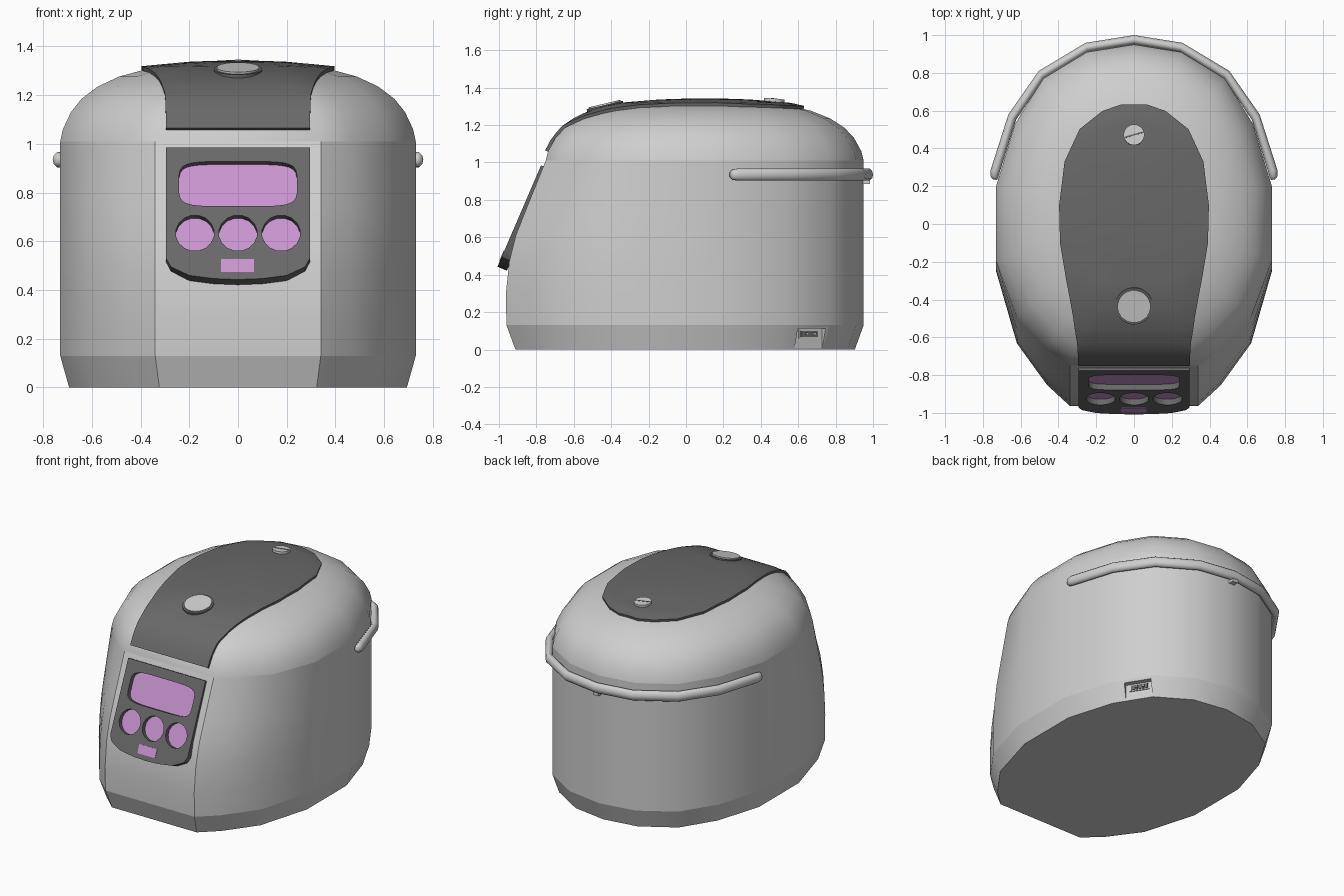
import bpy, bmesh, math
from mathutils import Vector
from mathutils.bvhtree import BVHTree

if "Cube" in bpy.data.objects:
    bpy.data.objects.remove(bpy.data.objects["Cube"])


def material(name, color):
    m = bpy.data.materials.new(name)
    m.use_nodes = True
    m.diffuse_color = (*color, 1)
    m.node_tree.nodes["Principled BSDF"].inputs["Base Color"].default_value = (*color, 1)
    return m


SILVER = material("silver_grey", (0.62, 0.62, 0.62))
DARK = material("dark_grey", (0.14, 0.14, 0.14))
LILAC = material("lilac_display", (0.58, 0.30, 0.63))


def activate(obj):
    bpy.ops.object.select_all(action='DESELECT')
    obj.select_set(True)
    bpy.context.view_layer.objects.active = obj


def smooth(obj, angle=30):
    activate(obj)
    bpy.ops.object.shade_smooth_by_angle(angle=math.radians(angle))


def apply_modifier(obj, kind, **settings):
    mod = obj.modifiers.new(kind.lower(), kind)
    for key, value in settings.items():
        setattr(mod, key, value)
    activate(obj)
    bpy.ops.object.modifier_apply(modifier=mod.name)


def cut(obj, cutter):
    apply_modifier(obj, 'BOOLEAN', operation='DIFFERENCE', solver='EXACT', object=cutter)
    bpy.data.objects.remove(cutter)


def finish(name, bm, mat):
    bmesh.ops.recalc_face_normals(bm, faces=bm.faces)
    mesh = bpy.data.meshes.new(name)
    bm.to_mesh(mesh)
    bm.free()
    mesh.materials.append(mat)
    obj = bpy.data.objects.new(name, mesh)
    bpy.context.collection.objects.link(obj)
    return obj


def loft(name, rings, mat):
    """Skin closed rings of equal length and cap both ends."""
    bm = bmesh.new()
    loops = [[bm.verts.new(p) for p in ring] for ring in rings]
    for a, b in zip(loops, loops[1:]):
        for i in range(len(a)):
            j = (i + 1) % len(a)
            bm.faces.new((a[i], a[j], b[j], b[i]))
    bm.faces.new(loops[0])
    bm.faces.new(loops[-1])
    return finish(name, bm, mat)


def prism(name, outline, place, d0, d1, mat):
    return loft(name, [[place(u, v, d) for u, v in outline] for d in (d0, d1)], mat)


def oval(cx, cy, rx, ry, sides, power=2, grow=1.0):
    pts = []
    for i in range(sides):
        a = 2 * math.pi * (i + 0.5) / sides
        c, s = math.cos(a), math.sin(a)
        pts.append((cx + grow * rx * math.copysign(abs(c) ** (2 / power), c),
                    cy + grow * ry * math.copysign(abs(s) ** (2 / power), s)))
    return pts


def rect(u0, u1, v0, v1):
    return [(u0, v0), (u1, v0), (u1, v1), (u0, v1)]


# Plan outline, back to front, mirrored
HALF = [(0.25, 0.91), (0.48, 0.77), (0.63, 0.53), (0.73, 0.2), (0.73, -0.25),
        (0.62, -0.63), (0.46, -0.85), (0.34, -0.96)]
OUTLINE = [(0, 0.95)] + HALF + [(-x, y) for x, y in reversed(HALF)]


def section(z, front=0.96, scale=1.0, cy=0.0):
    """Outline at height z, its front half squeezed to the given depth."""
    ring = []
    for x, y in OUTLINE:
        y = y * front / 0.96 if y < 0 else y
        ring.append(Vector((x * scale, cy + (y - cy) * scale, z)))
    return ring


# Base, body and domed lid
base = loft("base", [section(0, scale=0.95), section(0.13)], SILVER)
body = loft("body", [section(z, f) for z, f in
                     ((0.13, 0.96), (0.3, 0.963), (0.47, 0.945), (0.61, 0.91),
                      (0.745, 0.857), (1.01, 0.75))], SILVER)
lid = loft("lid", [section(z, 0.75, s, 0.1) for s, z in
                   ((1, 1.01), (0.985, 1.06), (0.94, 1.13), (0.88, 1.185), (0.79, 1.235),
                    (0.67, 1.276), (0.54, 1.302), (0.28, 1.32), (0.1, 1.325))], SILVER)
smooth(lid, 50)

# Dark top cover draped over the lid
bm = bmesh.new()
bm.from_mesh(lid.data)
lid_tree = BVHTree.FromBMesh(bm)
bm.free()


def on_lid(x, y):
    hit, normal, _, _ = lid_tree.ray_cast(Vector((x, y, 3)), Vector((0, 0, -1)))
    return hit, normal


WIDTHS = [(0.628, 0.07), (0.595, 0.165), (0.5, 0.285), (0.33, 0.365), (0.1, 0.395),
          (-0.1, 0.39), (-0.3, 0.355), (-0.48, 0.32), (-0.62, 0.3), (-0.738, 0.295)]
STEPS, COLS = 4, 12
rows = [WIDTHS[0]]
for (y0, w0), (y1, w1) in zip(WIDTHS, WIDTHS[1:]):
    for k in range(1, STEPS + 1):
        t = k / STEPS
        rows.append((y0 + (y1 - y0) * t, w0 + (w1 - w0) * t))
bm = bmesh.new()
grid = [[bm.verts.new(on_lid(w * (2 * c / COLS - 1), y)[0]) for c in range(COLS + 1)]
        for y, w in rows]
for a, b in zip(grid, grid[1:]):
    for c in range(COLS):
        bm.faces.new((a[c], a[c + 1], b[c + 1], b[c]))
cover = finish("top_cover", bm, DARK)
apply_modifier(cover, 'SOLIDIFY', thickness=0.034, offset=0)
smooth(cover, 40)


# Lid release button and steam vent
def lid_place(y):
    origin, normal = on_lid(0.001, y)
    origin.x = 0
    normal.x = 0
    normal.normalize()
    side = Vector((1, 0, 0))
    along = normal.cross(side)
    return lambda u, v, d: origin + side * u + along * v + normal * d


place = lid_place(-0.43)
smooth(prism("lid_button_ring", oval(0, 0, 0.1, 0.1, 24), place, -0.01, 0.022, DARK))
smooth(prism("lid_button", oval(0, 0, 0.088, 0.088, 24), place, -0.01, 0.03, SILVER))
place = lid_place(0.47)
smooth(prism("steam_vent", oval(0, 0, 0.055, 0.055, 20), place, -0.01, 0.032, SILVER))
slit = [(u * 0.96 - v * 0.28, u * 0.28 + v * 0.96) for u, v in rect(-0.05, 0.05, -0.004, 0.004)]
prism("steam_vent_slit", slit, place, 0.03, 0.034, DARK)

# Sloping control panel on the front
SLOPE = 0.43
PANEL_NORMAL = Vector((0, -1, SLOPE)).normalized()


def on_panel(x, z, d):
    return Vector((x, -0.775 - SLOPE * (0.985 - z), z)) + PANEL_NORMAL * d


right = [(0.295, 0.985), (0.295, 0.53), (0.275, 0.495), (0.2, 0.46), (0.1, 0.447)]
shape = right + [(0, 0.443)] + [(-x, z) for x, z in reversed(right)]
panel = prism("control_panel", shape, on_panel, -0.055, 0, DARK)

# Recessed display and round keys
WINDOWS = [("display", (0, 0.836, 0.242, 0.092, 28, 5))]
WINDOWS += [(name, (x, 0.634, 0.079, 0.074, 16)) for name, x in
            (("right_key", -0.177), ("middle_key", 0), ("left_key", 0.177))]
for name, spec in WINDOWS:
    cut(panel, prism("cutter", oval(*spec), on_panel, -0.08, 0.05, DARK))
    cut(body, prism("cutter", oval(*spec, grow=1.04), on_panel, -0.065, 0.05, SILVER))
    prism(name, oval(*spec, grow=1.02), on_panel, -0.04, -0.032, LILAC)
prism("panel_label", rect(-0.07, 0.065, 0.473, 0.527), on_panel, -0.002, 0.003, LILAC)
smooth(panel)
smooth(body)

# Carrying handle around the back
path = [(0.737, 0.235), (0.74, 0.25), (0.735, 0.28), (0.645, 0.565), (0.49, 0.79), (0.25, 0.935)]
path = path + [(0, 0.975)] + [(-x, y) for x, y in reversed(path)]
rings = []
for i, (x, y) in enumerate(path):
    out = Vector((x, y - 0.1, 0)).normalized()
    size = {0: 0.45, 1: 0.85}.get(min(i, len(path) - 1 - i), 1.0)
    ring = []
    for k in range(10):
        a = 2 * math.pi * k / 10
        ring.append(Vector((x, y, 0.935)) + out * 0.025 * size * math.cos(a)
                    + Vector((0, 0, 0.034 * size * math.sin(a))))
    rings.append(ring)
smooth(loft("handle", rings, SILVER), 50)
prism("handle_stop", rect(-0.02, 0.02, 0.945, 0.985),
      lambda u, v, d: Vector((u, v, d)), 0.885, 0.92, SILVER)

# Power socket notch in the base
SOCKET_OUT = Vector((0.85, 0.53, 0)).normalized()
SOCKET_SIDE = Vector((-SOCKET_OUT.y, SOCKET_OUT.x, 0))


def on_socket(t, z, d):
    return SOCKET_OUT * d + SOCKET_SIDE * t + Vector((0, 0, z))


cut(base, prism("cutter", rect(0.2, 0.375, 0.008, 0.112), on_socket, 0.775, 0.9, SILVER))
smooth(base)
prism("socket_frame", rect(0.225, 0.355, 0.06, 0.108), on_socket, 0.77, 0.78, SILVER)
prism("socket_slot", rect(0.235, 0.345, 0.068, 0.1), on_socket, 0.776, 0.783, DARK)
for t in (0.265, 0.31):
    prism("socket_pin", rect(t, t + 0.015, 0.077, 0.091), on_socket, 0.78, 0.795, SILVER)
